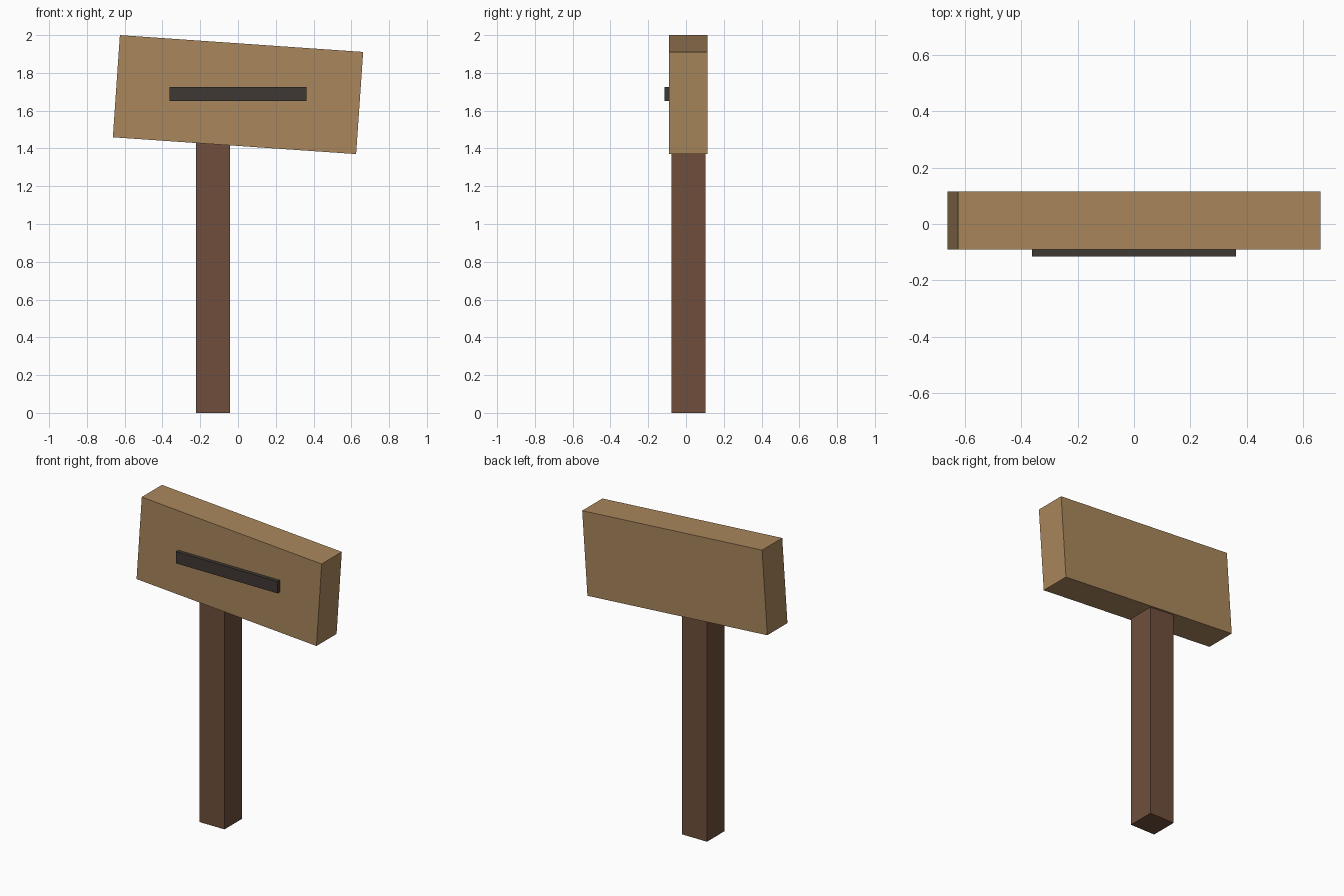
import bpy
import math

default = bpy.data.objects.get("Cube")
if default:
    bpy.data.objects.remove(default, do_unlink=True)


def linear(c):
    c /= 255
    return c / 12.92 if c <= 0.04045 else ((c + 0.055) / 1.055) ** 2.4


def material(name, r, g, b):
    colour = (linear(r), linear(g), linear(b), 1)
    mat = bpy.data.materials.new(name)
    mat.use_nodes = True
    mat.diffuse_color = colour
    bsdf = next(n for n in mat.node_tree.nodes if n.type == "BSDF_PRINCIPLED")
    bsdf.inputs["Base Color"].default_value = colour
    return mat


def box(name, centre, size, mat, tilt=0):
    bpy.ops.mesh.primitive_cube_add(size=1, location=centre)
    obj = bpy.context.object
    obj.name = name
    obj.scale = size
    bpy.ops.object.transform_apply(location=False, rotation=False, scale=True)
    obj.rotation_euler.y = math.radians(tilt)
    obj.data.materials.append(mat)
    return obj


light_wood = material("light wood", 170, 135, 93)
dark_wood = material("dark wood", 112, 79, 60)
charcoal = material("charcoal", 64, 57, 52)

# Upright post, its top just set into the board
box("post", (-0.132, 0.012, 0.72), (0.18, 0.18, 1.44), dark_wood)

# Board, tipped down towards +x
box("sign_board", (0, 0.012, 1.685), (1.291, 0.206, 0.542), light_wood, tilt=3.95)

# Level dark bar on the front face, slightly embedded
box("front_bar", (0, -0.1, 1.688), (0.726, 0.03, 0.076), charcoal)
